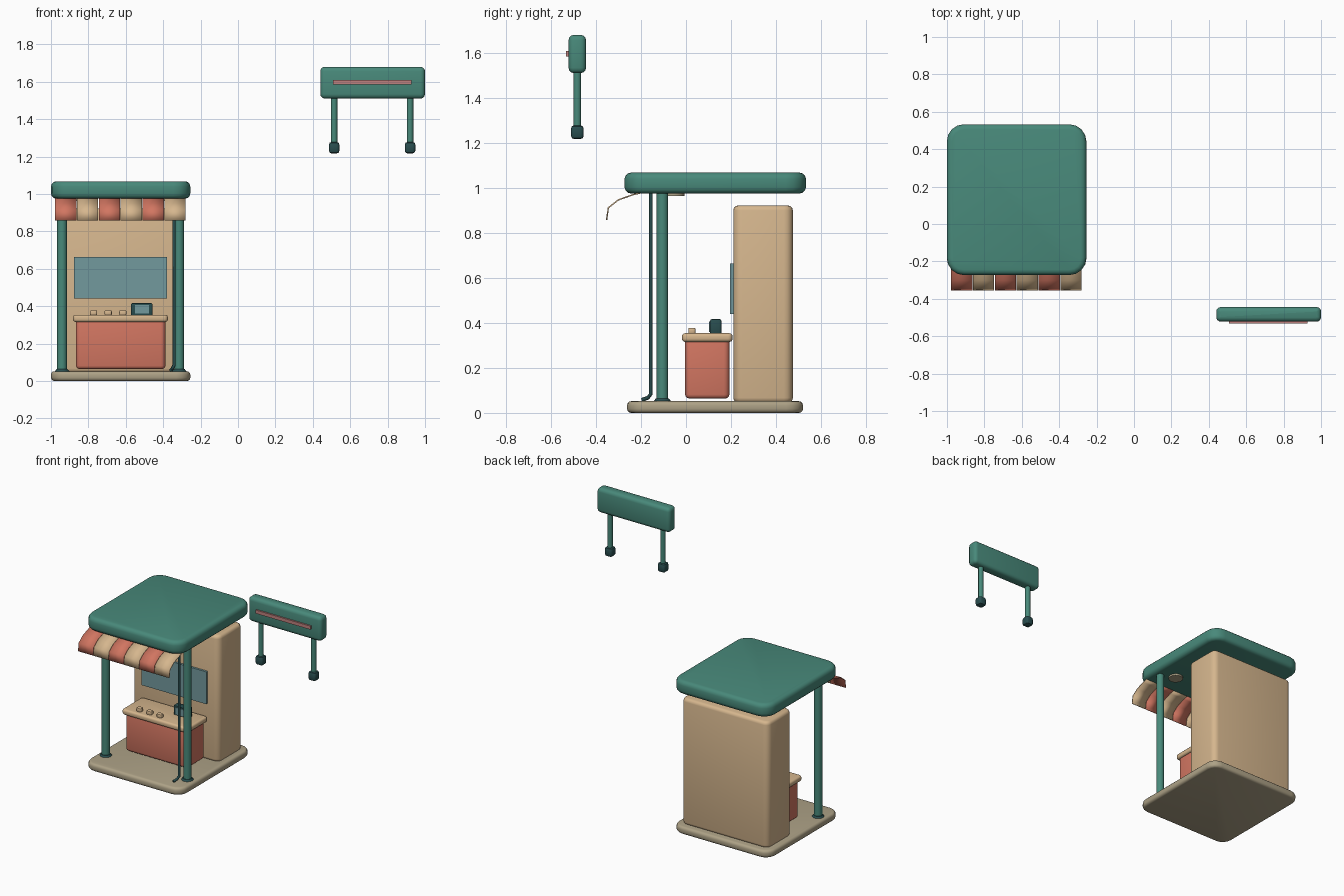
import bpy, bmesh, math
from mathutils import Matrix, Vector

cube = bpy.data.objects.get("Cube")
if cube:
    bpy.data.objects.remove(cube, do_unlink=True)


def material(name, r, g, b):
    m = bpy.data.materials.new(name)
    m.use_nodes = True
    m.diffuse_color = (r, g, b, 1)
    bsdf = next(n for n in m.node_tree.nodes if n.type == 'BSDF_PRINCIPLED')
    bsdf.inputs["Base Color"].default_value = (r, g, b, 1)
    bsdf.inputs["Roughness"].default_value = 0.7
    return m


TEAL = material("teal", .065, .25, .195)
DARK = material("dark_teal", .022, .075, .078)
TAN = material("tan", .67, .47, .27)
RED = material("coral_red", .64, .18, .12)
STONE = material("stone", .42, .36, .24)
GLASS = material("blue_glass", .17, .32, .34)
PINK = material("pink", .52, .22, .21)

CX = -.6275  # centre line of the booth


def finish(name, bm, mat):
    bmesh.ops.recalc_face_normals(bm, faces=bm.faces)
    mesh = bpy.data.meshes.new(name)
    bm.to_mesh(mesh)
    bm.free()
    ob = bpy.data.objects.new(name, mesh)
    bpy.context.collection.objects.link(ob)
    mesh.materials.append(mat)
    bpy.ops.object.select_all(action='DESELECT')
    ob.select_set(True)
    bpy.context.view_layer.objects.active = ob
    bpy.ops.object.shade_smooth_by_angle(angle=math.radians(35))
    return ob


def box(name, mat, x, y, z, corner=0, rim=0, segs=3):
    """Box from (min, max) ranges; corner rounds upright edges, rim the top and bottom."""
    bm = bmesh.new()
    size = Vector((x[1] - x[0], y[1] - y[0], z[1] - z[0]))
    mid = Vector((x[0] + x[1], y[0] + y[1], z[0] + z[1])) / 2
    bmesh.ops.create_cube(bm, size=1, matrix=Matrix.Translation(mid) @ Matrix.Diagonal((*size, 1)))
    if corner:
        upright = [e for e in bm.edges if abs(e.verts[0].co.z - e.verts[1].co.z) > 1e-5]
        bmesh.ops.bevel(bm, geom=upright, offset=corner, segments=segs + 1, profile=.5, affect='EDGES')
    if rim:
        bm.normal_update()
        edges = [e for e in bm.edges
                 if sum(abs(f.normal.z) > .9 for f in e.link_faces) == 1]
        bmesh.ops.bevel(bm, geom=edges, offset=rim, segments=segs, profile=.5, affect='EDGES')
    return finish(name, bm, mat)


def cylinder(name, mat, x, y, z, r_low, r_top=None, sides=16):
    bm = bmesh.new()
    bmesh.ops.create_cone(bm, cap_ends=True, segments=sides, radius1=r_low,
                          radius2=r_low if r_top is None else r_top, depth=z[1] - z[0],
                          matrix=Matrix.Translation((x, y, (z[0] + z[1]) / 2)))
    return finish(name, bm, mat)


# Floor, roof and back cabinet
box("floor_slab", STONE, (-1, -.255), (-.262, .52), (0, .052), .075, .018)
box("roof", TEAL, (-1, -.255), (-.273, .533), (.975, 1.068), .09, .028)
box("back_cabinet", TAN, (CX - .333, CX + .333), (.21, .475), (.045, .922), .04, .022)
box("cabinet_window", GLASS, (-.877, -.38), (.195, .215), (.44, .664))

# Front posts with foot plates, and ceiling lamps
for side, word in ((-1, "right"), (1, "left")):
    x = CX + side * .313
    cylinder("post_" + word, TEAL, x, -.105, (.05, .985), .026)
    cylinder("post_foot_" + word, DARK, x, -.105, (.05, .063), .04, .03)
    cylinder("ceiling_lamp_" + word, STONE, CX + side * .22, -.055, (.963, .98), .048)

# Drain pipe with a kicked-out foot
curve = bpy.data.curves.new("drain_pipe", 'CURVE')
curve.dimensions = '3D'
curve.bevel_depth = .009
curve.bevel_resolution = 1
curve.use_fill_caps = True
path = [(-.342, -.156, .98), (-.342, -.156, .085), (-.35, -.168, .068), (-.36, -.195, .058)]
spline = curve.splines.new('POLY')
spline.points.add(len(path) - 1)
for point, co in zip(spline.points, path):
    point.co = (*co, 1)
curve.materials.append(DARK)
bpy.context.collection.objects.link(bpy.data.objects.new("drain_pipe", curve))

# Striped awning: one thin curved strip per stripe
profile = [(-.20, .978), (-.235, .97), (-.30, .947), (-.345, .912), (-.353, .858)]
left, count = -.98, 6
step = (-.278 - left) / count
for i in range(count):
    bm = bmesh.new()
    rows = [[bm.verts.new((left + step * (i + k) + (.0015 if k == 0 else -.0015), y, z))
             for k in (0, 1)] for y, z in profile]
    for a, b in zip(rows, rows[1:]):
        bm.faces.new((a[0], a[1], b[1], b[0]))
    strip = finish(f"awning_stripe_{i + 1}", bm, TAN if i % 2 else RED)
    solid = strip.modifiers.new("thickness", 'SOLIDIFY')
    solid.thickness = .006
    solid.offset = 0

# Counter with buttons and a small display
box("counter_body", RED, (-.866, -.388), (-.004, .193), (.064, .33), .025, .018)
box("counter_top", TAN, (-.882, -.375), (-.018, .207), (.316, .354), .02, .013)
for i in range(3):
    x = -.772 + i * .078
    box(f"counter_button_{i + 1}", TAN, (x - .019, x + .019), (.01, .042), (.35, .378), .009, .006, 2)
box("display_case", DARK, (-.572, -.457), (.107, .157), (.345, .417), .009, .008, 2)
box("display_glass", GLASS, (-.552, -.475), (.102, .11), (.36, .407))

# Separate raised sign on two short legs
box("sign_board", TEAL, (.44, 1), (-.522, -.444), (1.51, 1.68), .024, .024)
box("sign_light_bar", PINK, (.508, .928), (-.533, -.515), (1.585, 1.609))
for x, word in ((.514, "right"), (.92, "left")):
    cylinder("sign_leg_" + word, TEAL, x, -.483, (1.26, 1.52), .017)
    box("sign_leg_foot_" + word, DARK, (x - .028, x + .028), (-.511, -.455), (1.217, 1.278), .014, .014, 2)
